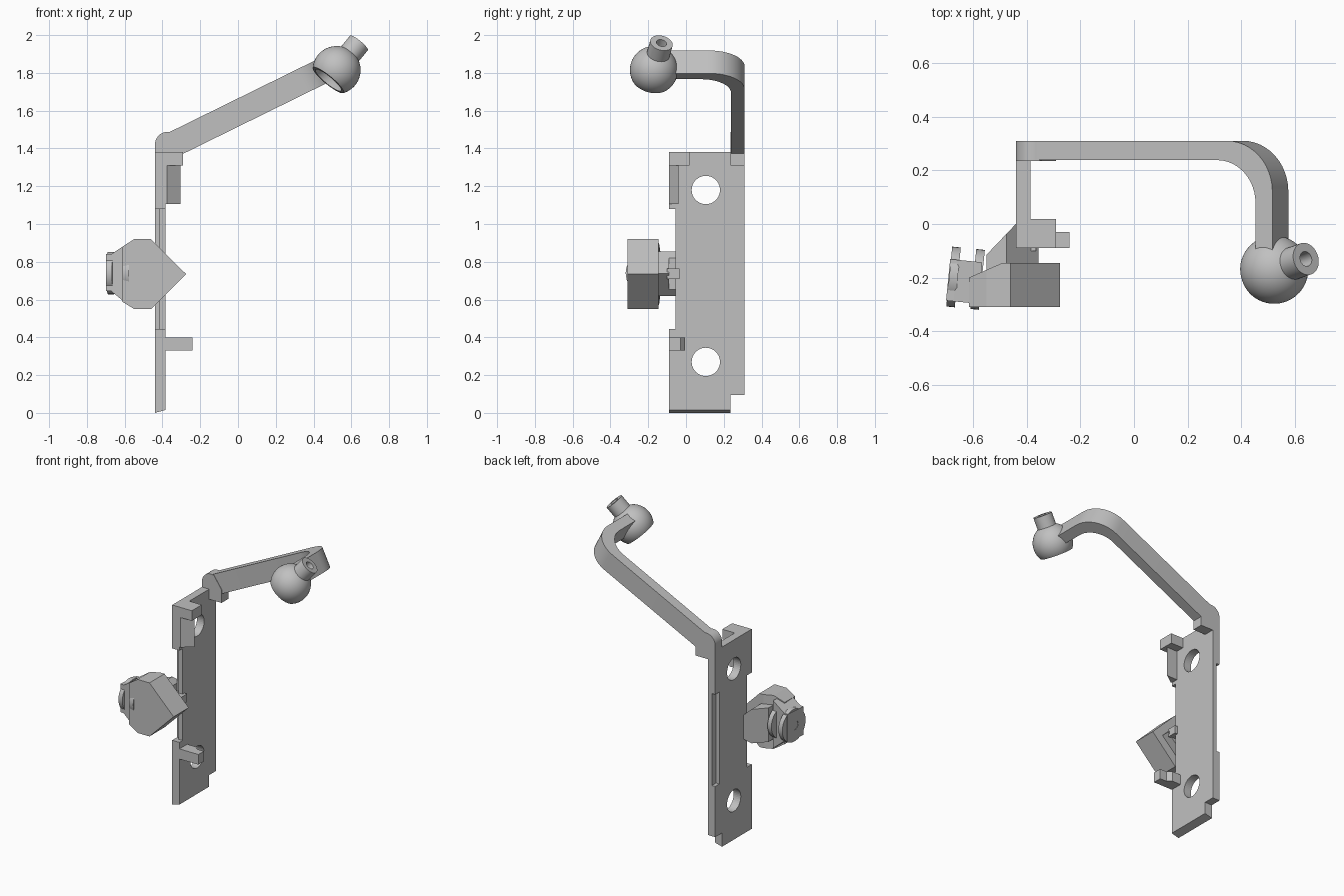
import bpy, bmesh, math
from mathutils import Matrix, Vector

if "Cube" in bpy.data.objects:
    bpy.data.objects.remove(bpy.data.objects["Cube"])

grey = bpy.data.materials.new("plain_grey")
grey.diffuse_color = (0.53, 0.53, 0.53, 1)
grey.use_nodes = True
grey.node_tree.nodes["Principled BSDF"].inputs["Base Color"].default_value = grey.diffuse_color


def finish(name, bm, smooth=False):
    bmesh.ops.recalc_face_normals(bm, faces=bm.faces)
    me = bpy.data.meshes.new(name)
    bm.to_mesh(me)
    bm.free()
    ob = bpy.data.objects.new(name, me)
    bpy.context.collection.objects.link(ob)
    me.materials.append(grey)
    if smooth:
        bpy.ops.object.select_all(action='DESELECT')
        ob.select_set(True)
        bpy.context.view_layer.objects.active = ob
        bpy.ops.object.shade_smooth_by_angle(angle=math.radians(35))
    return ob


def prism(name, pts, lo, hi, axis, mat=None, cuts=(), smooth=False):
    """Extrude a 2D profile along an axis; cuts are (point, outward normal) planes."""
    place = {'x': lambda p, d: (d, p[0], p[1]),
             'y': lambda p, d: (p[0], d, p[1]),
             'z': lambda p, d: (p[0], p[1], d)}[axis]
    bm = bmesh.new()
    a = [bm.verts.new(place(p, lo)) for p in pts]
    b = [bm.verts.new(place(p, hi)) for p in pts]
    bm.faces.new(a)
    bm.faces.new(b[::-1])
    for i in range(len(pts)):
        j = (i + 1) % len(pts)
        bm.faces.new((a[i], b[i], b[j], a[j]))
    for co, no in cuts:
        res = bmesh.ops.bisect_plane(bm, geom=bm.verts[:] + bm.edges[:] + bm.faces[:],
                                     plane_co=co, plane_no=no, clear_outer=True)
        edges = [e for e in res['geom_cut'] if isinstance(e, bmesh.types.BMEdge)]
        bmesh.ops.holes_fill(bm, edges=edges)
    if mat:
        bm.transform(mat)
    return finish(name, bm, smooth)


def box(name, x, y, z):
    return prism(name, [(x[0], y[0]), (x[1], y[0]), (x[1], y[1]), (x[0], y[1])], z[0], z[1], 'z')


def arc(cx, cy, r, a0, a1, n=12):
    return [(cx + r * math.cos(math.radians(a0 + (a1 - a0) * i / n)),
             cy + r * math.sin(math.radians(a0 + (a1 - a0) * i / n))) for i in range(n + 1)]


def circle(cx, cy, r, n=40):
    return arc(cx, cy, r, 0, 360 - 360 / n, n - 1)


def cut(ob, cutter):
    mod = ob.modifiers.new("cut", 'BOOLEAN')
    mod.operation, mod.solver, mod.object = 'DIFFERENCE', 'EXACT', cutter
    bpy.context.view_layer.objects.active = ob
    bpy.ops.object.modifier_apply(modifier=mod.name)
    bpy.data.objects.remove(cutter)


# Mounting plate with notches, two holes and edge rabbets
plate = prism("plate", [(-.09, 0), (.235, 0), (.235, .095), (.31, .095), (.31, 1.38), (-.09, 1.38),
                        (-.09, 1.08), (-.055, 1.08), (-.055, .445), (-.09, .445)], -.44, -.385, 'x')
for v in plate.data.vertices:
    if v.co.z < .001 and v.co.x > -.4:
        v.co.z = .015
for z in (.27, 1.18):
    cut(plate, prism("hole_cutter", circle(.105, z, .075), -.5, -.3, 'x'))
for y in ((.265, .35), (-.1, -.035)):
    cut(plate, box("rabbet_cutter", (-.5, -.415), y, (.445, 1.08)))

# Upper tab, hanging wedge and lower peg
box("upper_tab", (-.386, -.29), (-.09, .018), (1.31, 1.38))
prism("tab_wedge", [(-.386, -.09), (-.375, -.09), (-.305, -.04), (-.386, -.04)], 1.105, 1.311, 'z')
prism("lower_peg", [(-.386, -.09), (-.24, -.09), (-.24, -.03), (-.29, -.03), (-.32, -.005),
                    (-.386, -.005)], .33, .4, 'z')

# Rounded arm base
prism("arm_base", [(-.29, 1.31), (-.44, 1.31)] + arc(-.372, 1.42, .068, 180, 85)
      + [(-.35, 1.485), (-.29, 1.40)], .235, .31, 'y', smooth=True)

# Sloped arm, bent towards the front
slope = Matrix.Translation((-.29, 0, 1.372)) @ Matrix.Rotation(-math.radians(26.2), 4, 'Y')
prism("arm", [(-.04, .31)] + arc(.964 - .19, .12, .19, 90, 0) + [(.964, -.1), (.894, -.1)]
      + arc(.894 - .16, .078, .16, 0, 90) + [(-.04, .238)], 0, .135, 'z', slope, smooth=True)

# Hollow ball with a tubular neck, turned around a tilted axis
R, t0 = .127, -.071
a0, a1 = math.acos(t0 / R), math.asin(.061 / R)
prof = [(.061, .19)]
prof += [(R * math.sin(a1 + (a0 - a1) * i / 20), R * math.cos(a1 + (a0 - a1) * i / 20)) for i in range(21)]
prof += [(.088, t0), (.08, -.04), (.06, -.01), (.028, 0), (.028, .19)]
N = 48
bm = bmesh.new()
rings = [[bm.verts.new((r * math.cos(2 * math.pi * k / N), r * math.sin(2 * math.pi * k / N), t))
          for k in range(N)] for r, t in prof]
for i in range(len(rings)):
    p, q = rings[i], rings[(i + 1) % len(rings)]
    for k in range(N):
        bm.faces.new((p[k], p[(k + 1) % N], q[(k + 1) % N], q[k]))
tilt = Vector((.118, .04, .143)).to_track_quat('Z', 'Y').to_matrix().to_4x4()
bm.transform(Matrix.Translation((.522, -.17, 1.815)) @ tilt)
finish("ball_and_neck", bm, True)

# Faceted clamp head with its back corner sliced off
prism("clamp_head", [(-.615, .59), (-.615, .878), (-.55, .92), (-.46, .92), (-.275, .735),
                     (-.46, .55), (-.55, .55)], -.31, -.145, 'y',
      cuts=[((-.49, -.145, 0), (-.035, .08, 0))])

# Slightly turned end block with a bore, and two flanges behind it
pivot = Vector((-.70, -.285, 0))
turn = Matrix.Translation(pivot) @ Matrix.Rotation(-.1, 4, 'Z') @ Matrix.Translation(-pivot)
block = prism("end_block", [(-.70, .645), (-.70, .84), (-.672, .84), (-.58, .90), (-.58, .57),
                            (-.672, .645)], -.285, -.13, 'y', turn)
cut(block, prism("bore_cutter", circle(-.2, .74, .032), -.8, -.66, 'x', turn))
for i, x in enumerate((-.70, -.61)):
    prism(f"flange_{i + 1}", circle(-.195, .74, .112), x + .003, x + .035, 'x', turn, smooth=True)

# Connector between clamp and plate
diamond = [(-.55, .62), (-.55, .855), (-.475, .855), (-.355, .737), (-.475, .62)]
prism("connector_rear", diamond, -.19, 0, 'y',
      cuts=[((-.44, 0, 0), (-.11, .105, 0)), ((-.44, 0, 0), (1, 0, 0))])
prism("connector_front", diamond, -.16, -.09, 'y', cuts=[((-.52, 0, 0), (-1, 0, 0))])
box("latch", (-.44, -.365), (-.1, -.035), (.71, .765))
